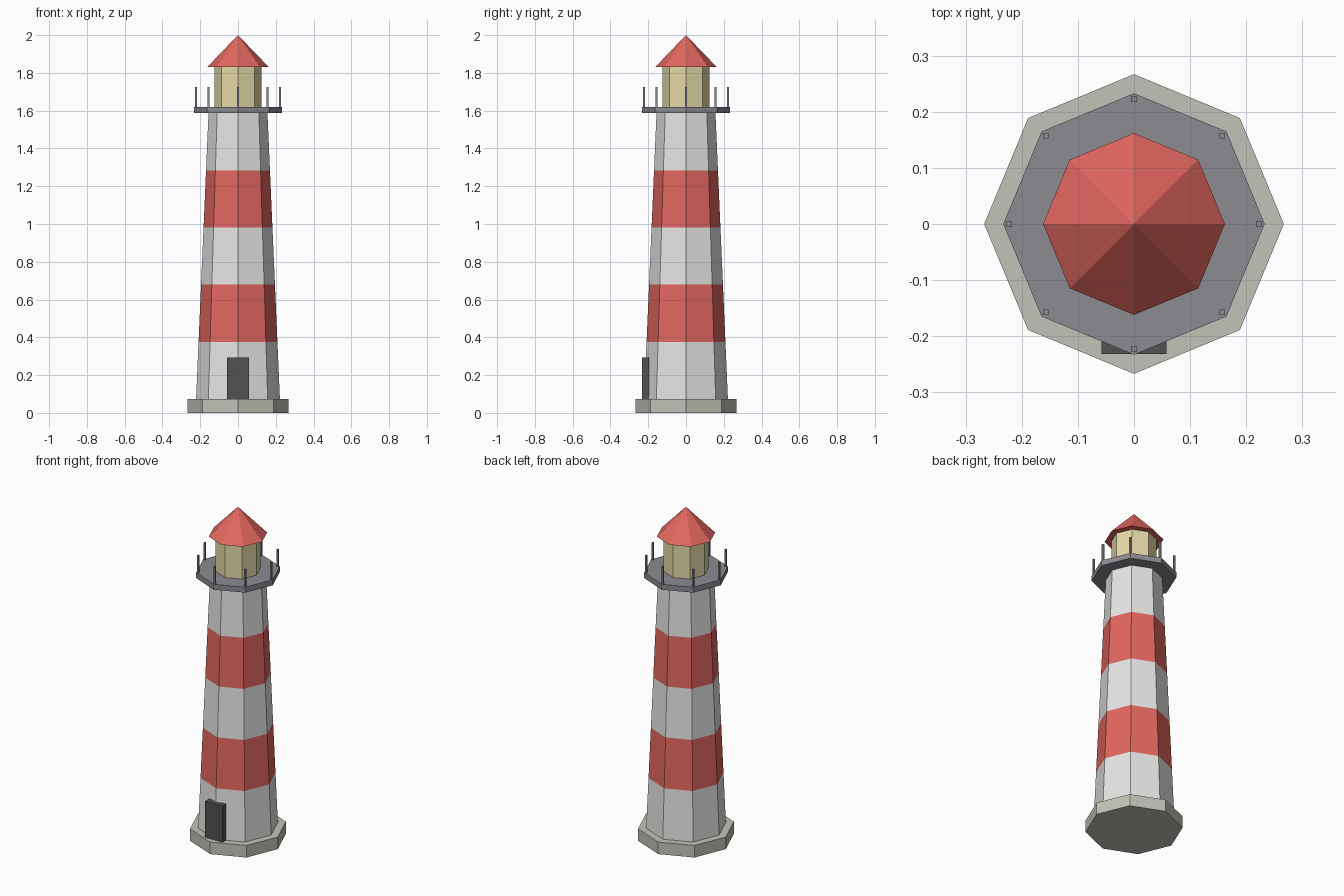
import bpy, bmesh, math
from mathutils import Matrix, Vector

cube = bpy.data.objects.get("Cube")
if cube:
    bpy.data.objects.remove(cube, do_unlink=True)

SIDES = 8


def material(name, rgb):
    mat = bpy.data.materials.new(name)
    mat.use_nodes = True
    color = (*rgb, 1)
    mat.diffuse_color = color
    mat.node_tree.nodes["Principled BSDF"].inputs["Base Color"].default_value = color
    return mat


white = material("white_paint", (0.79, 0.79, 0.78))
red = material("red_paint", (0.76, 0.135, 0.115))
stone = material("stone", (0.54, 0.54, 0.48))
metal = material("grey_metal", (0.26, 0.26, 0.285))
glass = material("warm_lantern_glass", (0.78, 0.70, 0.39))
wood = material("dark_door", (0.09, 0.084, 0.08))


def finish(name, bm, mats):
    bmesh.ops.recalc_face_normals(bm, faces=bm.faces)
    mesh = bpy.data.meshes.new(name)
    bm.to_mesh(mesh)
    bm.free()
    for mat in mats:
        mesh.materials.append(mat)
    obj = bpy.data.objects.new(name, mesh)
    bpy.context.collection.objects.link(obj)
    return obj


def octagon_part(name, profile, mats):
    """Stack octagonal rings from (radius, z) pairs; materials alternate per band."""
    bm = bmesh.new()
    rings = []
    for radius, z in profile:
        if radius == 0:
            rings.append([bm.verts.new((0, 0, z))] * SIDES)
            continue
        angles = [math.tau * i / SIDES for i in range(SIDES)]
        rings.append([bm.verts.new((radius * math.cos(a), radius * math.sin(a), z)) for a in angles])
    for band, (low, high) in enumerate(zip(rings, rings[1:])):
        for i in range(SIDES):
            j = (i + 1) % SIDES
            corners = dict.fromkeys((low[i], low[j], high[j], high[i]))
            bm.faces.new(list(corners)).material_index = band % len(mats)
    bm.faces.new(rings[0])
    if profile[-1][0] > 0:
        bm.faces.new(rings[-1])
    return finish(name, bm, mats)


def box(name, low, high, mat):
    low, high = Vector(low), Vector(high)
    bm = bmesh.new()
    matrix = Matrix.Translation((low + high) / 2) @ Matrix.Diagonal((*(high - low), 1))
    bmesh.ops.create_cube(bm, size=1, matrix=matrix)
    return finish(name, bm, [mat])


# Stone footing
octagon_part("base", [(0.267, 0), (0.267, 0.073)], [stone])

# Tapered tower with alternating painted bands
z0, z1, r0, r1 = 0.073, 1.587, 0.222, 0.156
bands = 5
tower = []
for i in range(bands + 1):
    t = i / bands
    tower.append((r0 + (r1 - r0) * t, z0 + (z1 - z0) * t))
octagon_part("tower", tower, [white, red])

# Gallery deck, lantern room and pointed roof
octagon_part("gallery_deck", [(0.233, 1.587), (0.233, 1.62)], [metal])
octagon_part("lantern_room", [(0.125, 1.62), (0.125, 1.832)], [glass])
octagon_part("roof", [(0.162, 1.832), (0, 2)], [red])

# Railing posts at the deck corners
half = 0.005
for i in range(SIDES):
    a = math.tau * i / SIDES
    x, y = 0.222 * math.cos(a), 0.222 * math.sin(a)
    box(f"railing_post_{i + 1}", (x - half, y - half, 1.62), (x + half, y + half, 1.725), metal)

# Front door
box("door", (-0.058, -0.232, 0.073), (0.058, -0.196, 0.292), wood)
